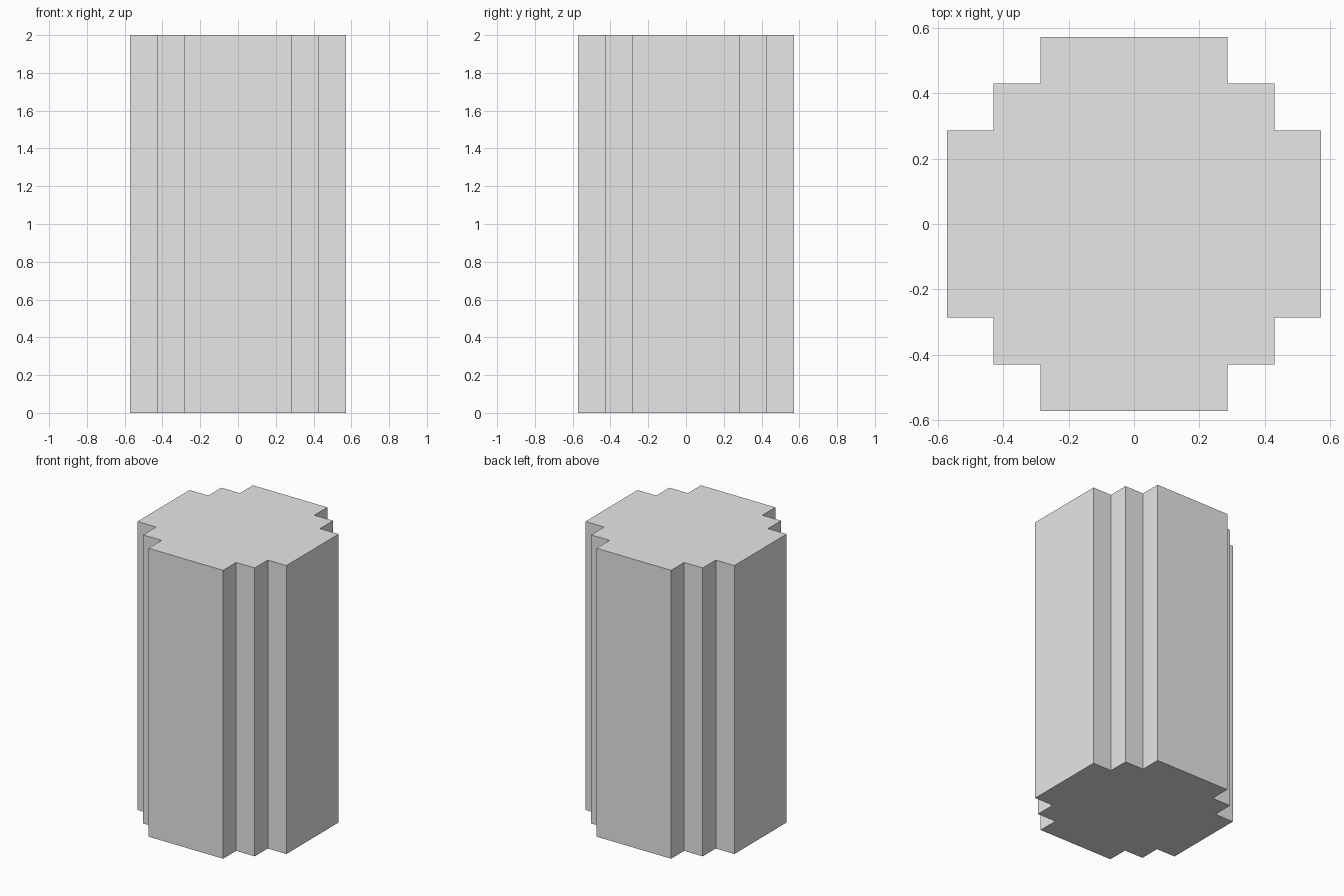
import bpy
import bmesh

cube = bpy.data.objects.get("Cube")
if cube:
    bpy.data.objects.remove(cube, do_unlink=True)

HEIGHT = 2.0
U = 1 / 7  # step unit of the stepped outline

# Plain grey material
grey = bpy.data.materials.new("light_grey")
grey.use_nodes = True
colour = (0.8, 0.8, 0.8, 1.0)
grey.diffuse_color = colour
grey.node_tree.nodes["Principled BSDF"].inputs["Base Color"].default_value = colour

# Stepped corner outline, turned by quarter turns into the full section
corner = [(4, -2), (4, 2), (3, 2), (3, 3), (2, 3)]
outline = []
for turn in range(4):
    outline += [(x * U, y * U) for x, y in corner]
    corner = [(-y, x) for x, y in corner]

# Column: the section extruded to full height
bm = bmesh.new()
base = bm.faces.new([bm.verts.new((x, y, 0)) for x, y in outline])
extruded = bmesh.ops.extrude_face_region(bm, geom=[base], use_keep_orig=True)
top = [v for v in extruded["geom"] if isinstance(v, bmesh.types.BMVert)]
bmesh.ops.translate(bm, verts=top, vec=(0, 0, HEIGHT))
bmesh.ops.recalc_face_normals(bm, faces=bm.faces)

mesh = bpy.data.meshes.new("stepped_column")
bm.to_mesh(mesh)
bm.free()
mesh.materials.append(grey)
column = bpy.data.objects.new("stepped_column", mesh)
bpy.context.collection.objects.link(column)
